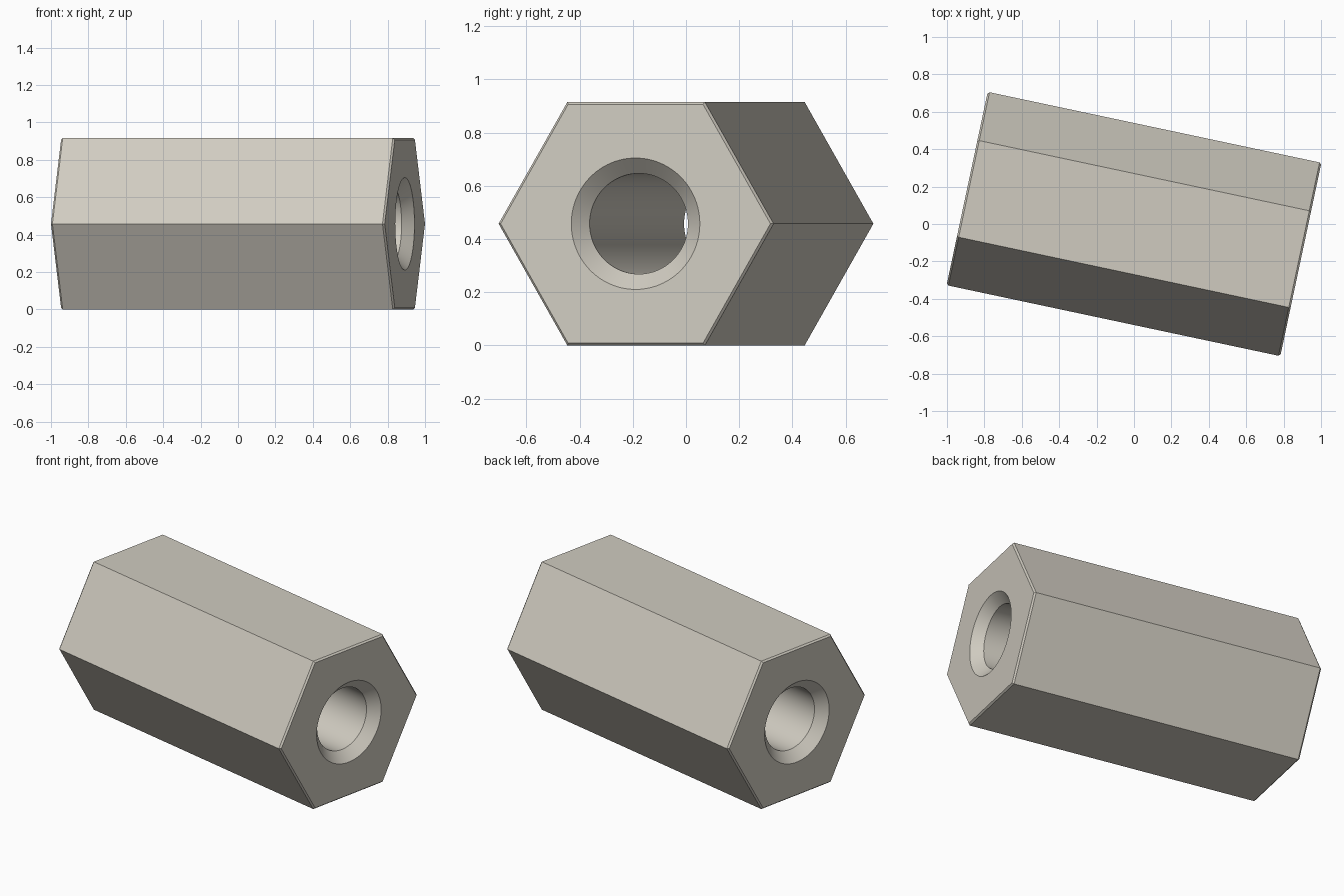
import bpy, bmesh, math
from mathutils import Matrix

cube = bpy.data.objects.get("Cube")
if cube:
    bpy.data.objects.remove(cube, do_unlink=True)

HALF_LENGTH = 0.912
HEX_RADIUS = 0.5283      # centre to corner
EDGE = 0.01              # outer end chamfer
BORE = 0.189
SINK = 0.058             # countersink depth and flare
PER_SIDE = 16            # bore segments per hex side
ROUND = 6 * PER_SIDE
CENTRE_Z = HEX_RADIUS * math.cos(math.pi / 6)

# Warm grey metal
metal = bpy.data.materials.new("warm grey metal")
metal.use_nodes = True
colour = (0.63, 0.60, 0.53, 1)
metal.diffuse_color = colour
metal.node_tree.nodes["Principled BSDF"].inputs["Base Color"].default_value = colour

bm = bmesh.new()


def ring(x, radius, count):
    angles = [math.tau * i / count for i in range(count)]
    return [bm.verts.new((x, radius * math.cos(a), radius * math.sin(a))) for a in angles]


def bridge(a, b):
    n = len(a)
    for i in range(n):
        j = (i + 1) % n
        bm.faces.new((a[i], a[j], b[j], b[i]))


def end_face(hexagon, circle):
    for k in range(6):
        arc = [circle[(k * PER_SIDE + i) % ROUND] for i in range(PER_SIDE + 1)]
        bm.faces.new([hexagon[(k + 1) % 6], hexagon[k]] + arc)


# Hexagonal outside with chamfered ends
outer = [ring(x, r, 6) for x, r in (
    (-HALF_LENGTH, HEX_RADIUS - EDGE), (EDGE - HALF_LENGTH, HEX_RADIUS),
    (HALF_LENGTH - EDGE, HEX_RADIUS), (HALF_LENGTH, HEX_RADIUS - EDGE))]
# Through bore, countersunk at both ends
inner = [ring(x, r, ROUND) for x, r in (
    (-HALF_LENGTH, BORE + SINK), (SINK - HALF_LENGTH, BORE),
    (HALF_LENGTH - SINK, BORE), (HALF_LENGTH, BORE + SINK))]
for rings in (outer, inner):
    for a, b in zip(rings, rings[1:]):
        bridge(a, b)
# Flat end faces around the bore
for end in (0, -1):
    end_face(outer[end], inner[end])

bmesh.ops.recalc_face_normals(bm, faces=bm.faces)
bm.transform(Matrix.Translation((0, 0, CENTRE_Z)) @ Matrix.Rotation(math.radians(-12), 4, "Z"))
mesh = bpy.data.meshes.new("hex_standoff")
bm.to_mesh(mesh)
bm.free()
mesh.materials.append(metal)

standoff = bpy.data.objects.new("hex_standoff", mesh)
bpy.context.collection.objects.link(standoff)
bpy.ops.object.select_all(action="DESELECT")
standoff.select_set(True)
bpy.context.view_layer.objects.active = standoff
bpy.ops.object.shade_smooth_by_angle(angle=math.radians(30))
